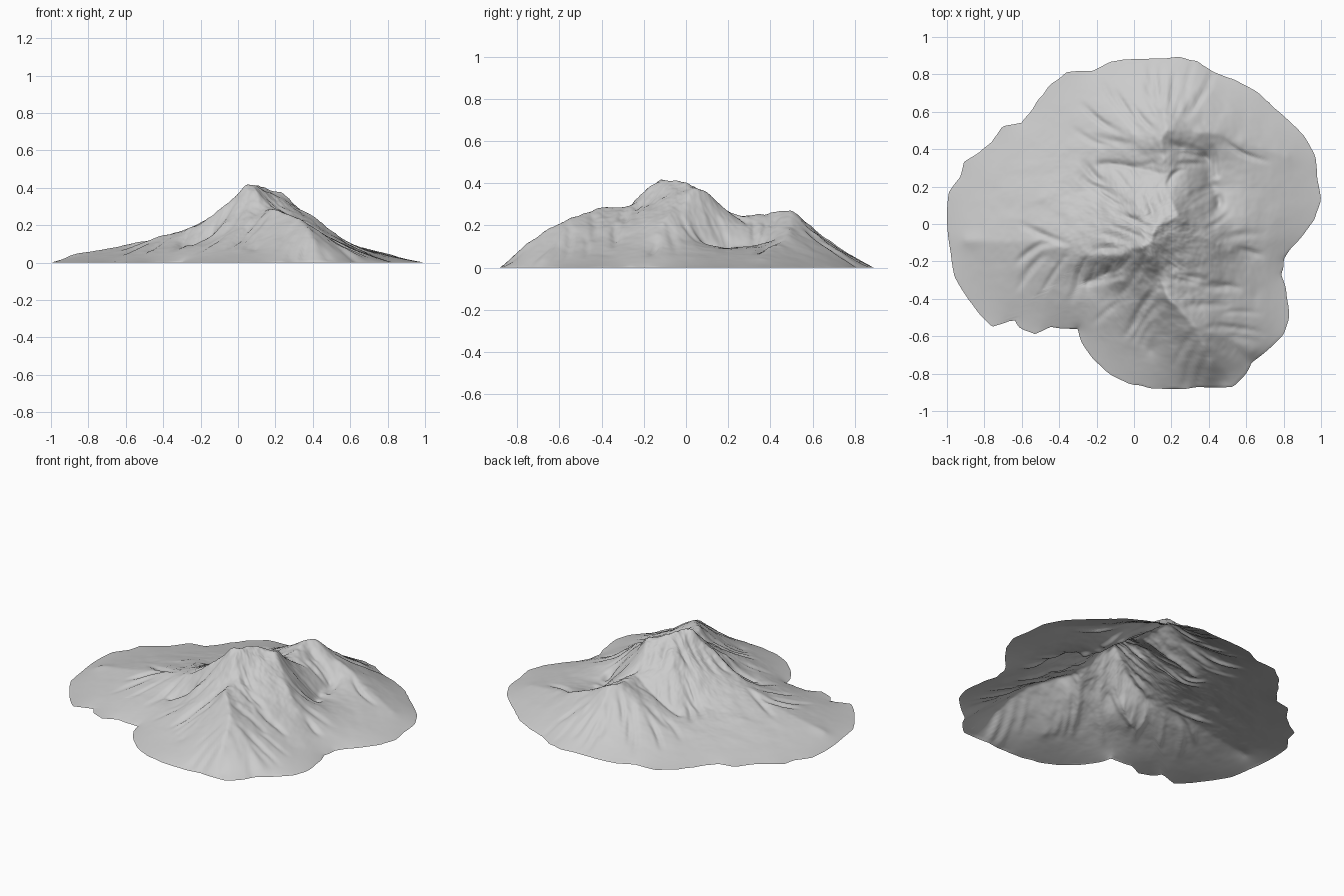
import bpy, bmesh, math, random
from mathutils import Vector, noise

random.seed(4)
if "Cube" in bpy.data.objects:
    bpy.data.objects.remove(bpy.data.objects["Cube"], do_unlink=True)

# Footprint of the massif
outline = [(-1, .06), (-.99, .17), (-.93, .25), (-.91, .33), (-.83, .38), (-.76, .44), (-.7, .52),
           (-.6, .54), (-.54, .62), (-.44, .75), (-.36, .81), (-.22, .82), (-.12, .87),
           (.1, .88), (.24, .89), (.34, .87), (.42, .81), (.54, .77), (.65, .71),
           (.75, .62), (.83, .55), (.91, .47), (.97, .36), (.98, .24), (1, .13), (.96, .02),
           (.84, -.13), (.8, -.19), (.79, -.27), (.83, -.5), (.8, -.59), (.63, -.74),
           (.6, -.8), (.53, -.87), (.35, -.87), (.17, -.88), (0, -.86), (-.12, -.81),
           (-.22, -.72), (-.28, -.63), (-.3, -.56), (-.45, -.55), (-.53, -.59),
           (-.62, -.55), (-.64, -.51), (-.76, -.55), (-.88, -.41), (-.96, -.28), (-.98, -.15)]

# Crest lines as x, y, height
summit, dome, shoulder = (.08, -.1, .42), (.11, -.02, .412), (.24, .04, .375)
north_top, saddle = (.15, .43, .267), (.16, .26, .24)
north_end = (.17, .51, .274)
south_top, south_end = (.2, -.4, .29), (.33, -.56, .238)
west_ridge = [summit, (.04, -.12, .41), (-.04, -.15, .335), (-.1, -.17, .28), (-.2, -.18, .205),
              (-.3, -.15, .17), (-.4, -.12, .145), (-.6, -.09, .095), (-.9, -.1, .04)]
south_ridge = [summit, (.1, -.2, .35), (.13, -.29, .285), south_top, south_end,
               (.37, -.66, .19), (.41, -.76, .115), (.43, -.83, .04)]
north_ridge = [summit, dome, (.17, .02, .39), shoulder, (.21, .11, .36), (.17, .19, .285),
               saddle, (.16, .34, .247), north_top, north_end]
northeast_ridge = [north_end, (.3, .5, .205), (.45, .48, .145), (.6, .43, .095),
                   (.82, .36, .045)]
spurs = [
    [north_end, (.15, .6, .2), (.1, .74, .08)],
    [north_end, (.28, .63, .15), (.38, .74, .06)],
    [north_top, (.02, .48, .2), (-.16, .57, .09)],
    [north_top, (.02, .4, .2), (-.18, .42, .1)],
    [saddle, (.02, .29, .19), (-.18, .32, .1)],
    [dome, (.04, .08, .33), (-.04, .15, .25), (-.2, .19, .13), (-.5, .13, .095)],
    [shoulder, (.33, -.03, .29), (.43, -.1, .235), (.53, -.15, .145), (.63, -.19, .075)],
    [(.1, -.2, .35), (.22, -.23, .29), (.37, -.28, .21), (.5, -.33, .13), (.65, -.4, .06)],
    [south_top, (.4, -.46, .18), (.62, -.52, .07)],
    [south_end, (.5, -.62, .12), (.64, -.67, .04)],
    [(.13, -.29, .285), (.1, -.46, .19), (.08, -.68, .06)],
    [(.04, -.12, .41), (-.05, -.28, .23), (-.15, -.4, .11)],
]
main_ridges = [west_ridge, south_ridge, north_ridge, northeast_ridge]
# Hollows at the foot of the steep faces
hollows = [[(.46, .1, .09), (.4, .22, .095), (.38, .38, .11)],
           [(-.13, -.26, .15), (-.24, -.3, .09)]]

polar = sorted((math.atan2(y, x), math.hypot(x, y)) for x, y in outline)
polar = ([(polar[-1][0] - math.tau, polar[-1][1])] + polar
         + [(polar[0][0] + math.tau, polar[0][1])])


def rim(angle):
    """Footprint radius in a given direction."""
    for (a, ra), (b, rb) in zip(polar, polar[1:]):
        if a <= angle <= b:
            return ra + (rb - ra) * (angle - a) / (b - a)
    return polar[0][1]


# Height grid: crests are held, the slopes between them relax like a stretched skin
CELL, N = .01, 205
MID = N // 2
height = [[0.0] * N for _ in range(N)]
fixed = set()


def at(x, y):
    return round(x / CELL) + MID, round(y / CELL) + MID


def walk(line):
    for p, q in zip(line, line[1:]):
        a, b = Vector(p), Vector(q)
        steps = int((b - a).length / CELL * 2) + 1
        for k in range(steps + 1):
            yield a.lerp(b, k / steps)


for line in hollows + spurs + main_ridges:
    for p in walk(line):
        wob = noise.noise_vector(p * 9) * .018
        i, j = at(p.x + wob.x, p.y + wob.y)
        height[i][j] = p.z
        fixed.add((i, j))

free = []
for i in range(1, N - 1):
    for j in range(1, N - 1):
        x, y = (i - MID) * CELL, (j - MID) * CELL
        if math.hypot(x, y) < rim(math.atan2(y, x)) and (i, j) not in fixed:
            free.append((i, j))
for _ in range(150):
    for i, j in free:
        row = height[i]
        mean = (height[i - 1][j] + height[i + 1][j] + row[j - 1] + row[j + 1]) / 4
        row[j] += 1.88 * (mean - row[j])

# Soften the knife edges slightly
for _ in range(2):
    soft = [row[:] for row in height]
    for i, j in free + list(fixed):
        around = height[i - 1][j] + height[i + 1][j] + height[i][j - 1] + height[i][j + 1]
        soft[i][j] = height[i][j] * .5 + around / 8
    height = soft


def sample(grid, x, y):
    u, v = x / CELL + MID, y / CELL + MID
    i, j = int(u), int(v)
    u, v = u - i, v - j
    return ((grid[i][j] * (1 - u) + grid[i + 1][j] * u) * (1 - v)
            + (grid[i][j + 1] * (1 - u) + grid[i + 1][j + 1] * u) * v)


# Gullies run downhill from random places near the crests
carve = [[0.0] * N for _ in range(N)]
crest_points = [p for line in main_ridges + spurs for p in walk(line) if p.z > .13]
for _ in range(110):
    p = random.choice(crest_points)
    x, y = p.x + random.uniform(-.05, .05), p.y + random.uniform(-.05, .05)
    length, width = random.randint(14, 30), random.uniform(.018, .032)
    depth = random.uniform(.008, .02)
    for k in range(length):
        slope = Vector((sample(height, x + .02, y) - sample(height, x - .02, y),
                        sample(height, x, y + .02) - sample(height, x, y - .02)))
        if slope.length < .004:
            break
        slope.normalize()
        x, y = x - slope.x * CELL, y - slope.y * CELL
        d = depth * math.sin(math.pi * (k + 1) / (length + 1))
        ci, cj = at(x, y)
        for i in range(ci - 3, ci + 4):
            for j in range(cj - 3, cj + 4):
                away = math.hypot((i - MID) * CELL - x, (j - MID) * CELL - y)
                carve[i][j] = max(carve[i][j], d * (1 - away / width))


def ground(x, y):
    z = sample(height, x, y)
    z -= min(sample(carve, x, y), z * .3)
    rough = noise.fractal(Vector((x * 9, y * 9, 3)), .9, 2, 4)
    return max(0, z * (1 + .04 * rough))


# Terrain skin: rings that shrink from the footprint to the middle
SIDES, RINGS = 360, 110
bm = bmesh.new()
rings = []
for k in range(1, RINGS + 1):
    s, ring = k / RINGS, []
    for n in range(SIDES):
        a = -math.pi + math.tau * n / SIDES
        ripple = .006 * noise.noise(Vector((math.cos(a), math.sin(a), 0)) * 14)
        r = s * min(1, rim(a) + ripple) if rim(a) < .97 else s * rim(a)
        x, y = r * math.cos(a), r * math.sin(a)
        z = ground(x, y) if k < RINGS else 0
        ring.append(bm.verts.new((x, y, z)))
    rings.append(ring)
centre = bm.verts.new((0, 0, ground(0, 0)))
for n in range(SIDES):
    m = (n + 1) % SIDES
    bm.faces.new((centre, rings[0][n], rings[0][m]))
    for inner, outer in zip(rings, rings[1:]):
        bm.faces.new((inner[n], outer[n], outer[m], inner[m]))

mesh = bpy.data.meshes.new("mountain_terrain")
bm.to_mesh(mesh)
bm.free()
mountain = bpy.data.objects.new("mountain_terrain", mesh)
bpy.context.collection.objects.link(mountain)
for face in mesh.polygons:
    face.use_smooth = True

# Plain stone grey
stone = bpy.data.materials.new("stone_grey")
stone.use_nodes = True
stone.diffuse_color = (.6, .6, .6, 1)
stone.node_tree.nodes["Principled BSDF"].inputs["Base Color"].default_value = (.6, .6, .6, 1)
mesh.materials.append(stone)
